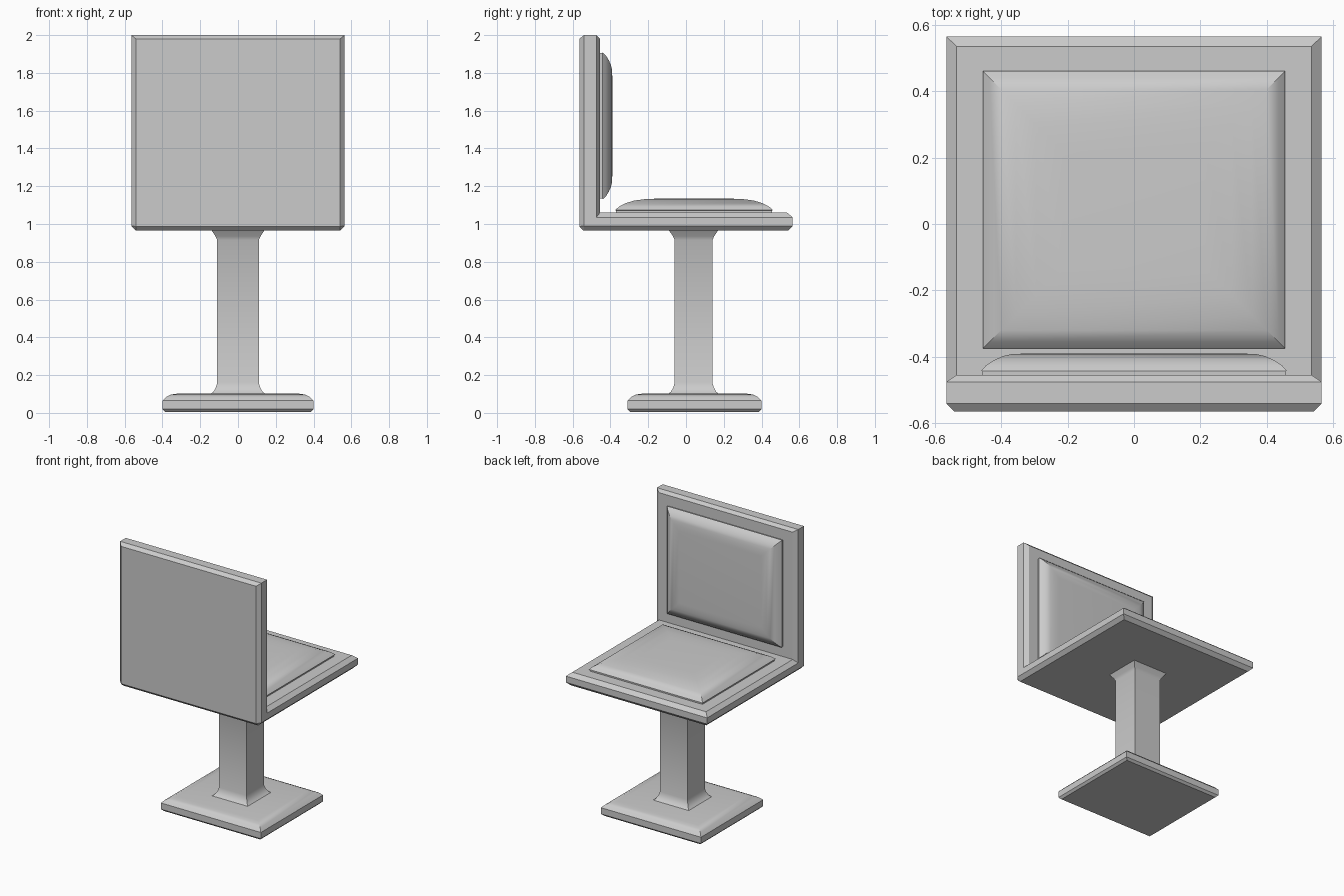
import bpy, bmesh, math

if "Cube" in bpy.data.objects:
    bpy.data.objects.remove(bpy.data.objects["Cube"])


def finish(name, bm, angle=32):
    bmesh.ops.remove_doubles(bm, verts=bm.verts, dist=1e-5)
    bmesh.ops.recalc_face_normals(bm, faces=bm.faces)
    mesh = bpy.data.meshes.new(name)
    bm.to_mesh(mesh)
    bm.free()
    obj = bpy.data.objects.new(name, mesh)
    bpy.context.collection.objects.link(obj)
    bpy.ops.object.select_all(action='DESELECT')
    obj.select_set(True)
    bpy.context.view_layer.objects.active = obj
    bpy.ops.object.shade_smooth_by_angle(angle=math.radians(angle))
    return obj


def bridge(bm, rings):
    n = len(rings[0])
    for a, b in zip(rings, rings[1:]):
        for i in range(n):
            j = (i + 1) % n
            bm.faces.new((a[i], a[j], b[j], b[i]))


def rect_loft(name, half_u, v0, v1, profile, upright=False):
    """Stack rectangles inset by the profile's (inset, height) pairs."""
    bm = bmesh.new()
    rings = []
    for d, w in profile:
        u = half_u - d
        corners = [(-u, v0 + d), (u, v0 + d), (u, v1 - d), (-u, v1 - d)]
        rings.append([bm.verts.new((a, w, b) if upright else (a, b, w))
                      for a, b in corners])
    bridge(bm, rings)
    bm.faces.new(rings[0])
    bm.faces.new(rings[-1])
    return finish(name, bm)


# Foot plate with chamfered underside and rounded upper edge
rect_loft("base", 0.40, -0.31, 0.40,
          [(0.015, 0.005), (0, 0.02), (0, 0.065), (0.02, 0.085),
           (0.045, 0.097), (0.08, 0.102)])

# Square column flared at both ends
rect_loft("column", 0.11, -0.06, 0.14,
          [(-0.035, 0.10), (-0.02, 0.112), (-0.007, 0.135), (0, 0.16),
           (0, 0.915), (-0.009, 0.935), (-0.03, 0.966)])

# L-shaped shell: seat and backrest in one piece, chamfered on all rims
outer = [(-0.565, 1.98), (-0.565, 0.987), (-0.542, 0.965), (0.54, 0.965)]
outer_rim = [(-0.54, 2.0), (-0.54, 0.99), (-0.54, 0.99), (0.565, 0.99)]
inner_rim = [(-0.475, 2.0), (-0.475, 1.035), (-0.475, 1.035), (0.565, 1.035)]
inner = [(-0.455, 1.98), (-0.455, 1.06), (-0.455, 1.06), (0.535, 1.06)]
bm = bmesh.new()
rings = []
for section in zip(outer, outer_rim, inner_rim, inner):
    pts = [(x, y, z) for x, (y, z) in zip((0.54, 0.565, 0.565, 0.535), section)]
    pts += [(-x, y, z) for x, y, z in reversed(pts)]
    rings.append([bm.verts.new(p) for p in pts])
bridge(bm, rings)
for r in (rings[0], rings[-1]):
    for i in range(3):
        bm.faces.new((r[i], r[i + 1], r[6 - i], r[7 - i]))
bmesh.ops.dissolve_degenerate(bm, dist=1e-5, edges=bm.edges)
finish("seat_shell", bm)

# Domed cushions with a thin edge band
rect_loft("seat_cushion", 0.455, -0.375, 0.46,
          [(0.005, 1.058), (0.005, 1.072), (0, 1.073), (0.02, 1.092),
           (0.055, 1.110), (0.10, 1.124), (0.16, 1.132), (0.24, 1.135)])
rect_loft("back_cushion", 0.46, 1.13, 1.908,
          [(0.004, -0.457), (0.004, -0.443), (0, -0.442), (0.015, -0.425),
           (0.04, -0.409), (0.065, -0.398), (0.09, -0.392), (0.13, -0.39)],
          upright=True)
